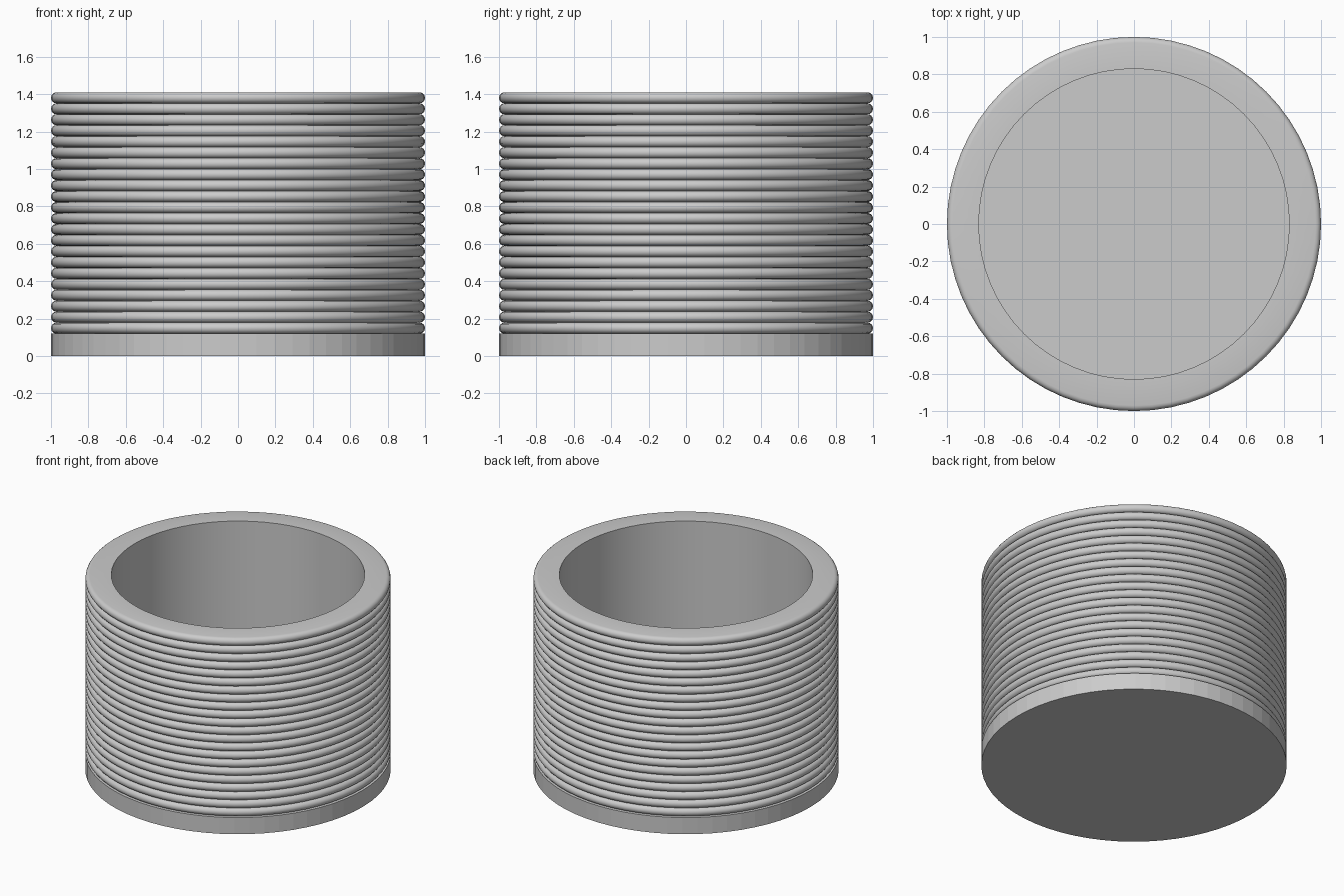
import bpy, bmesh, math

SIDES = 64
RIBS = 22
BASE_TOP, TOP = 0.12, 1.41
INNER, OUTER = 0.83, 1.0
PITCH = (TOP - BASE_TOP) / RIBS

cube = bpy.data.objects.get("Cube")
if cube:
    bpy.data.objects.remove(cube, do_unlink=True)

grey = bpy.data.materials.new("plain_grey")
grey.use_nodes = True
colour = (0.6, 0.6, 0.6, 1)
grey.diffuse_color = colour
grey.node_tree.nodes["Principled BSDF"].inputs["Base Color"].default_value = colour


def lathe(name, profile, smooth_angle):
    """Spin an (r, z) profile about z; points on the axis are merged."""
    bm = bmesh.new()
    verts = [bm.verts.new((r, 0, z)) for r, z in profile]
    edges = [bm.edges.new(pair) for pair in zip(verts, verts[1:])]
    bmesh.ops.spin(bm, geom=verts + edges, cent=(0, 0, 0), axis=(0, 0, 1),
                   angle=math.tau, steps=SIDES, use_merge=True)
    bmesh.ops.remove_doubles(bm, verts=bm.verts, dist=0.0001)
    bmesh.ops.recalc_face_normals(bm, faces=bm.faces)
    mesh = bpy.data.meshes.new(name)
    bm.to_mesh(mesh)
    bm.free()
    mesh.materials.append(grey)
    obj = bpy.data.objects.new(name, mesh)
    bpy.context.collection.objects.link(obj)
    bpy.ops.object.select_all(action="DESELECT")
    obj.select_set(True)
    bpy.context.view_layer.objects.active = obj
    bpy.ops.object.shade_smooth_by_angle(angle=math.radians(smooth_angle))
    return obj


# Solid base disc, which is also the floor of the cup
lathe("base", [(0, 0), (OUTER, 0), (OUTER, BASE_TOP), (0, BASE_TOP)], 3)

# Hollow wall with a stack of half-round ribs outside
ARC = 8
half = PITCH / 2
wall = [(INNER, BASE_TOP)]
for rib in range(RIBS):
    centre = BASE_TOP + (rib + 0.5) * PITCH
    for i in range(ARC + 1):
        if rib and i == 0:
            continue  # shared groove point
        a = -math.pi / 2 + math.pi * i / ARC
        wall.append((OUTER - half + half * math.cos(a), centre + half * math.sin(a)))
wall += [(INNER, TOP), (INNER, BASE_TOP)]
lathe("ribbed_wall", wall, 35)
